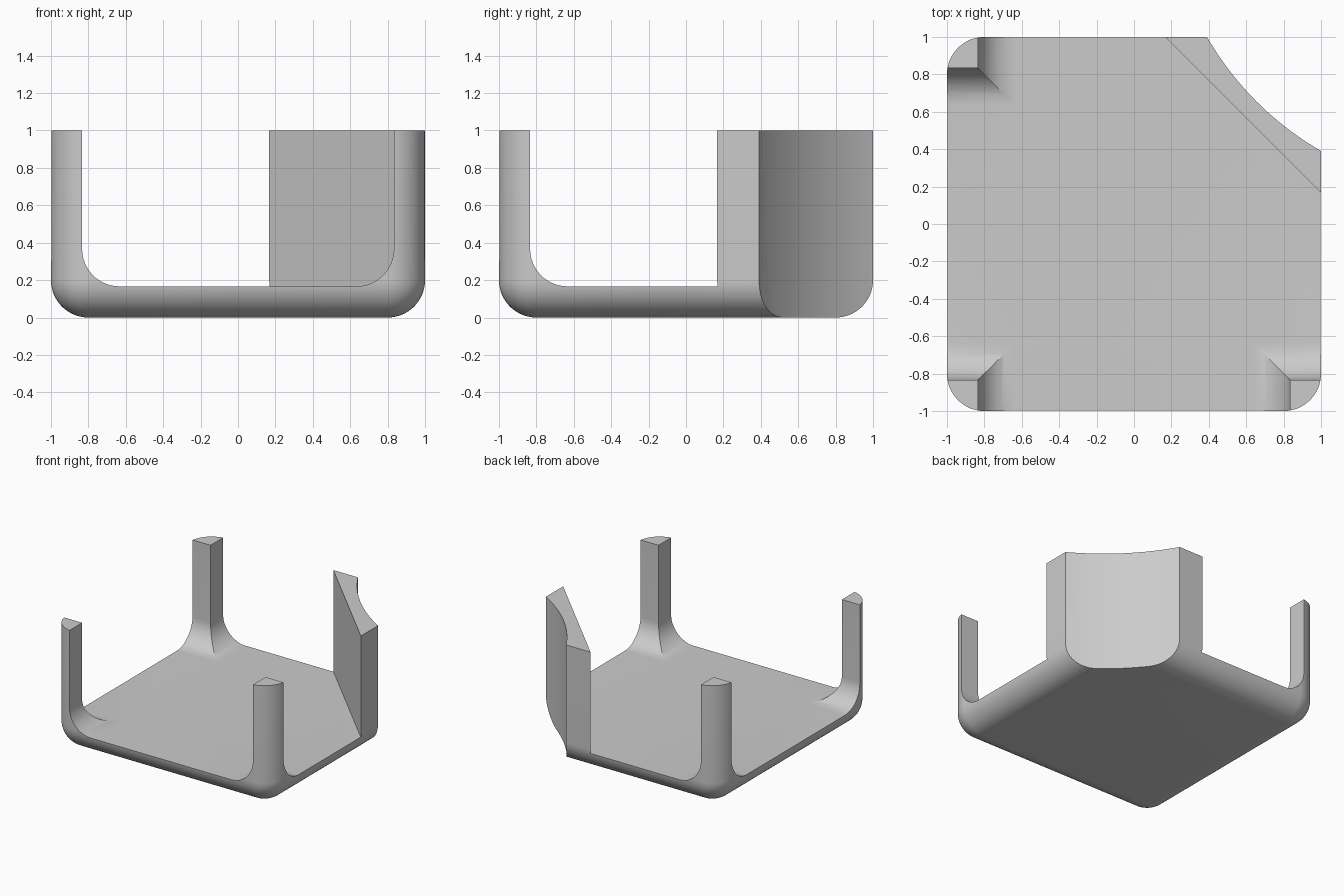
import bpy, bmesh
from math import sin, cos, pi, radians
from mathutils import Vector

old = bpy.data.objects.get("Cube")
if old:
    bpy.data.objects.remove(old, do_unlink=True)

WALL = 1 / 6      # floor thickness and post width
ROUND = 0.2       # outer and inner rounding
STEPS = 16

grey = bpy.data.materials.new("light grey")
grey.use_nodes = True
colour = (0.6, 0.6, 0.6, 1)
grey.diffuse_color = colour
grey.node_tree.nodes["Principled BSDF"].inputs["Base Color"].default_value = colour


def add_object(name, bm):
    bmesh.ops.recalc_face_normals(bm, faces=bm.faces)
    mesh = bpy.data.meshes.new(name)
    bm.to_mesh(mesh)
    bm.free()
    obj = bpy.data.objects.new(name, mesh)
    bpy.context.collection.objects.link(obj)
    obj.data.materials.append(grey)
    return obj


def prism(name, points, direction):
    """Extrude a closed outline along a direction."""
    bm = bmesh.new()
    face = bm.faces.new([bm.verts.new(p) for p in points])
    ext = bmesh.ops.extrude_face_region(bm, geom=[face])
    verts = [v for v in ext["geom"] if isinstance(v, bmesh.types.BMVert)]
    bmesh.ops.translate(bm, verts=verts, vec=Vector(direction))
    obj = add_object(name, bm)
    obj.hide_render = True
    return obj


def subtract(target, cutter):
    mod = target.modifiers.new("cut", 'BOOLEAN')
    mod.operation = 'DIFFERENCE'
    mod.solver = 'EXACT'
    mod.object = cutter
    bpy.context.view_layer.objects.active = target
    bpy.ops.object.modifier_apply(modifier=mod.name)


# Block with rounded bottom and upright edges
bm = bmesh.new()
bmesh.ops.create_cube(bm, size=2)
for v in bm.verts:
    v.co.z = (v.co.z + 1) / 2
edges = [e for e in bm.edges if min(v.co.z for v in e.verts) < 0.5]
bmesh.ops.bevel(bm, geom=edges, offset=ROUND, offset_type='OFFSET',
                segments=STEPS, profile=0.5, affect='EDGES')
tray = add_object("corner_tray", bm)

# U-shaped opening outline with filleted bottom corners
inner = 1 - WALL
outline = [(-inner, 1.5)]
for side in (-1, 1):
    arc = []
    for i in range(STEPS + 1):
        a = pi / 2 * i / STEPS
        arc.append((side * (inner - ROUND + ROUND * cos(a)),
                    WALL + ROUND - ROUND * sin(a)))
    outline += arc if side < 0 else arc[::-1]
outline.append((inner, 1.5))

# Openings along both directions, sparing the diagonal corner wall
far = 1 + WALL
keep = prism("corner_keep", [(far - 3, 3, -1), (3, 3, -1), (3, far - 3, -1)], (0, 0, 4))
openings = [
    prism("opening_along_y", [(u, -1.5, z) for u, z in outline], (0, 3, 0)),
    prism("opening_along_x", [(-1.5, u, z) for u, z in outline], (3, 0, 0)),
]
for opening in openings:
    subtract(opening, keep)
    subtract(tray, opening)

# Large round bite out of the outer corner
centre, radius = 2 - WALL, 5 / 3
circle = [(centre + radius * cos(2 * pi * i / 128),
           centre + radius * sin(2 * pi * i / 128), -1) for i in range(128)]
bite = prism("corner_bite", circle, (0, 0, 3))
subtract(tray, bite)

for helper in openings + [keep, bite]:
    bpy.data.objects.remove(helper, do_unlink=True)

bpy.ops.object.select_all(action='DESELECT')
tray.select_set(True)
bpy.context.view_layer.objects.active = tray
bpy.ops.object.shade_smooth_by_angle(angle=radians(25))
